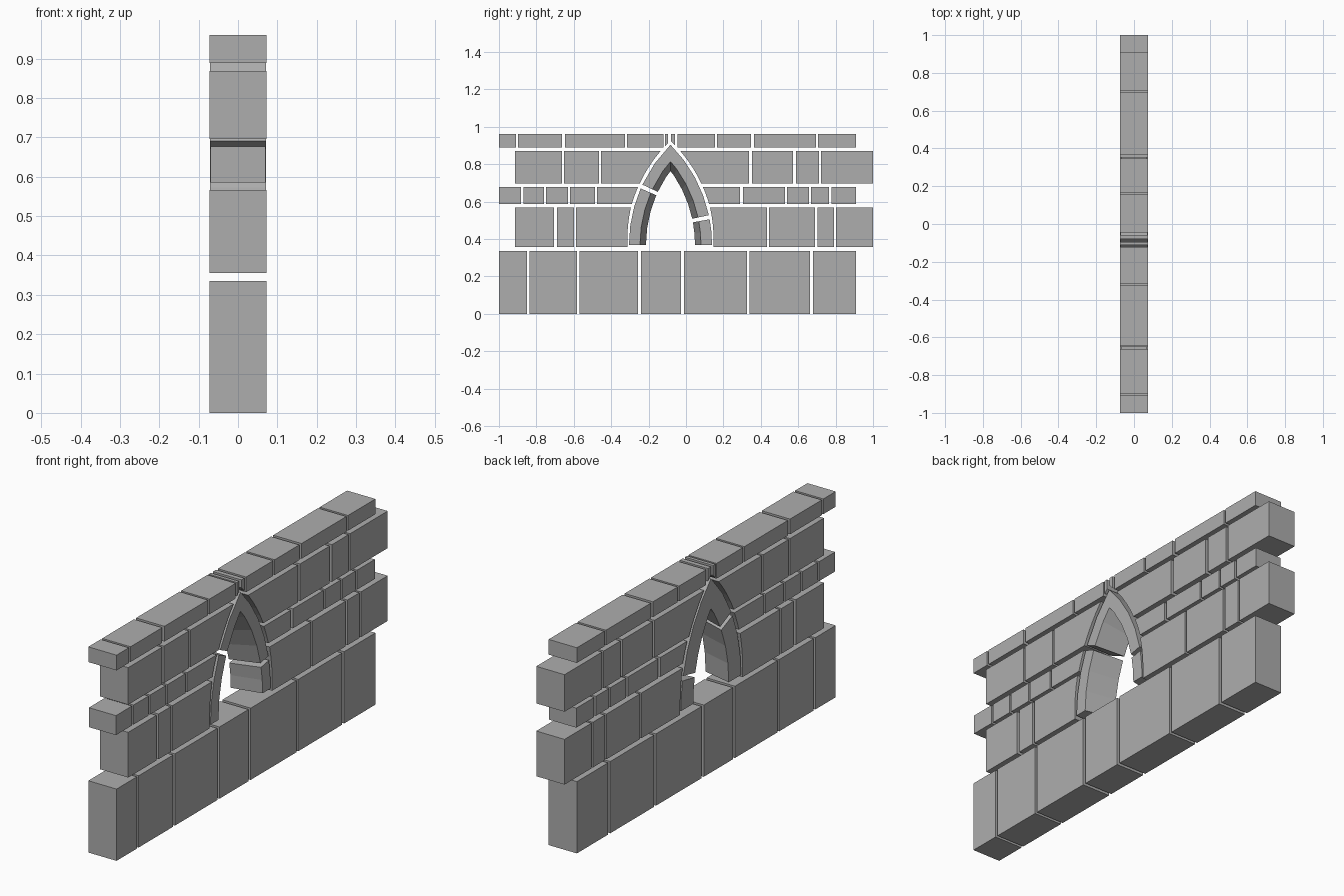
import bpy, bmesh, math

if "Cube" in bpy.data.objects:
    bpy.data.objects.remove(bpy.data.objects["Cube"])

YC, Z0 = -0.083, 0.369        # arch centre line and springing height
R, OFF = 0.755, 0.533         # outer arch radius, centre offset past the axis
GAP = 0.016                   # joint between arch and wall blocks

stone = bpy.data.materials.new("dark_stone")
stone.diffuse_color = (0.42, 0.42, 0.42, 1)
stone.use_nodes = True
stone.node_tree.nodes["Principled BSDF"].inputs["Base Color"].default_value = stone.diffuse_color


def loft(name, back, front, hx):
    """Solid between a (y, z) outline at -hx and a matching one at +hx."""
    bm = bmesh.new()
    a = [bm.verts.new((-hx, y, z)) for y, z in back]
    b = [bm.verts.new((hx, y, z)) for y, z in front]
    n = len(a)
    bm.faces.new(a)
    bm.faces.new(b[::-1])
    for i in range(n):
        j = (i + 1) % n
        bm.faces.new((a[i], b[i], b[j], a[j]))
    bmesh.ops.recalc_face_normals(bm, faces=bm.faces)
    me = bpy.data.meshes.new(name)
    bm.to_mesh(me)
    bm.free()
    me.materials.append(stone)
    ob = bpy.data.objects.new(name, me)
    bpy.context.collection.objects.link(ob)


def block(name, y0, y1, z0, z1, hx=0.073):
    p = [(y0, z0), (y1, z0), (y1, z1), (y0, z1)]
    loft(name, p, p, hx)


def arch_half_width(z):
    gap = GAP - 0.008 * max(0, 1 - max(z - Z0, 0) / 0.2)   # tighter joint low down
    return math.sqrt(max((R + gap) ** 2 - (z - Z0) ** 2, 0)) - OFF


def arch_block(name, side, far, z0, z1, hx=0.073):
    """Wall block whose inner edge follows the arch."""
    edge = []
    for i in range(5):
        z = z0 + (z1 - z0) * i / 4
        edge.append((YC + side * max(arch_half_width(z), 0.038), z))
    p = [(far, z0)] + edge + [(far, z1)]
    loft(name, p, p, hx)


# Courses: height range, half depth, plain blocks, far ends of arch blocks
courses = [
    (0.0, 0.335, 0.073, [(-1, -.85), (-.837, -.583), (-.57, -.257), (-.241, -.027),
                         (-.011, .326), (.34, .663), (.679, .909)], None),
    (0.356, 0.567, 0.073, [(-.914, -.706), (-.69, -.599), (.444, .69), (.703, .791),
                           (.802, 1)], (-.588, .433)),
    (0.586, 0.677, 0.070, [(-1, -.882), (-.87, -.76), (-.748, -.632), (-.62, -.487),
                           (.305, .529), (.541, .658), (.669, .765), (.777, .909)], (-.475, .289)),
    (0.696, 0.869, 0.073, [(-.914, -.663), (-.651, -.465), (.353, .572), (.588, .711),
                           (.723, 1)], (-.454, .337)),
    (0.889, 0.96, 0.073, [(-1, -.909), (-.897, -.663), (-.647, -.326), (.166, .348),
                          (.364, .695), (.707, .909)], (-.315, .155)),
]
for c, (z0, z1, hx, plain, ends) in enumerate(courses, 1):
    for i, (y0, y1) in enumerate(plain, 1):
        block(f"course_{c}_block_{i}", y0, y1, z0, z1, hx)
    if ends:
        arch_block(f"course_{c}_arch_block_left", -1, ends[0], z0, z1, hx)
        arch_block(f"course_{c}_arch_block_right", 1, ends[1], z0, z1, hx)


# Thin slivers above the apex, their undersides following the arch
def cut_z(y):
    return Z0 + math.sqrt((R + GAP) ** 2 - (OFF + abs(y - YC)) ** 2)


for i, (y0, y1) in enumerate([(-.112, -.096), (-.080, -.058)], 1):
    p = [(y0, cut_z(y0)), (y1, cut_z(y1)), (y1, 0.96), (y0, 0.96)]
    loft(f"apex_sliver_{i}", p, p, 0.073)


# Arch stones: opening splayed wider towards +x, upper stones cross at the apex
def arch_stone(name, side, a0, a1):
    steps = max(2, round((a1 - a0) / 9))

    def arc(r):
        end = a1
        if a1 > 45 and r < R:             # keep the crossing tips inside the arch
            end = math.degrees(math.acos((OFF - 0.03) / r))
        angs = [math.radians(a0 + (end - a0) * i / steps) for i in range(steps + 1)]
        return [(YC + side * (r * math.cos(t) - OFF), Z0 + r * math.sin(t)) for t in angs]
    outer = arc(R)
    loft(name, outer + arc(0.664)[::-1], outer + arc(0.696)[::-1], 0.071)


arch_stone("arch_left_lower", -1, 0, 23.5)
arch_stone("arch_left_upper", -1, 25.2, 45.1)
arch_stone("arch_right_lower", 1, 0, 10.4)
arch_stone("arch_right_upper", 1, 12.1, 45.1)
